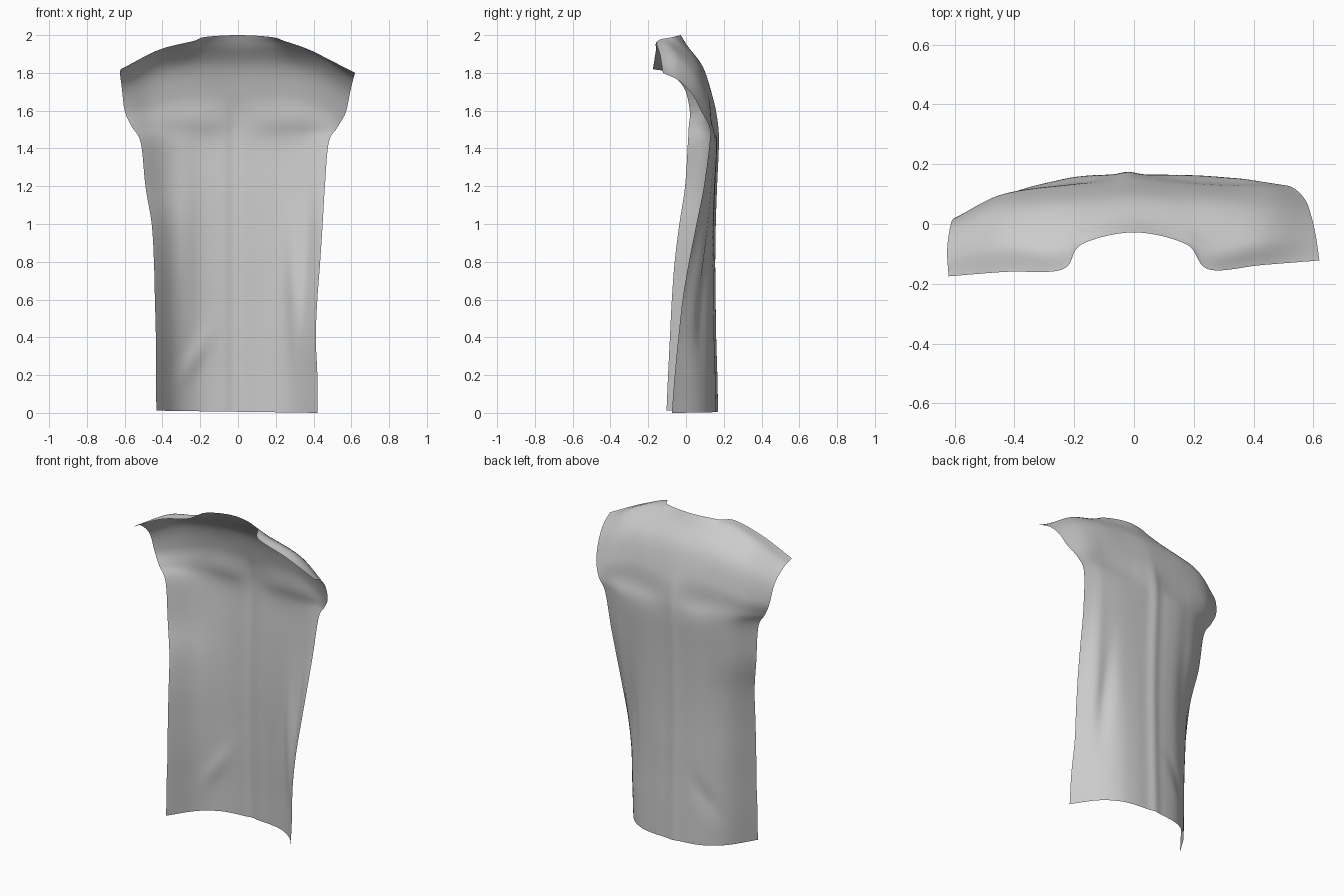
import bpy, bmesh, math
from mathutils import Vector

# Upper rows, left to right: shoulder seam and neckline, then down the armholes
upper = [
    [(-.62, -.175, 1.82), (-.43, -.16, 1.915), (-.24, -.152, 1.967), (-.175, -.068, 1.99), (0, -.028, 2.0),
     (.175, -.068, 1.99), (.25, -.152, 1.967), (.43, -.137, 1.895), (.62, -.122, 1.80)],
    [(-.625, -.09, 1.80), (-.44, -.06, 1.905), (-.27, -.07, 1.95), (-.17, -.02, 1.95), (0, .01, 1.94),
     (.17, -.02, 1.95), (.27, -.07, 1.95), (.44, -.05, 1.885), (.608, -.04, 1.76)],
    [(-.615, -.01, 1.72), (-.46, .045, 1.80), (-.30, .06, 1.84), (-.16, .075, 1.84), (0, .09, 1.83),
     (.16, .075, 1.84), (.30, .06, 1.84), (.45, .05, 1.79), (.592, .03, 1.69)],
    [(-.60, .02, 1.60), (-.46, .09, 1.64), (-.31, .115, 1.68), (-.15, .13, 1.68), (0, .14, 1.67),
     (.15, .13, 1.68), (.31, .12, 1.68), (.45, .115, 1.64), (.57, .085, 1.59)],
    [(-.565, .015, 1.52), (-.45, .09, 1.53), (-.32, .125, 1.55), (-.16, .142, 1.55), (0, .16, 1.55),
     (.16, .145, 1.55), (.32, .135, 1.55), (.44, .135, 1.53), (.525, .125, 1.51)],
]

# Lower rows: z, left x, left y, right x, right y, centre y
lower = [
    (1.43, -.515, .010, .480, .125, .165),
    (1.20, -.490, -.005, .460, .095, .155),
    (1.00, -.457, -.035, .448, .055, .148),
    (0.80, -.445, -.060, .435, .015, .145),
    (0.60, -.440, -.075, .420, -.020, .147),
    (0.40, -.435, -.085, .412, -.042, .150),
    (0.20, -.435, -.095, .420, -.060, .156),
    (0.00, -.432, -.103, .420, -.075, .160),
]


def lower_row(z, xl, yl, xr, yr, yc):
    row = []
    for i in range(9):
        u = i / 4 - 1
        x, y = (xl, yl) if u < 0 else (xr, yr)
        row.append((abs(u) ** .92 * x, yc + (y - yc) * abs(u) ** 3, z + (.006 - .006 * u if z == 0 else 0)))
    return row


def spline(pts, steps):
    """Catmull-Rom curve through the points."""
    p = [Vector(q) for q in pts]
    p = [2 * p[0] - p[1]] + p + [2 * p[-1] - p[-2]]
    out = []
    for i in range(1, len(p) - 2):
        a, b, c, d = p[i - 1:i + 3]
        for s in range(steps):
            t = s / steps
            out.append(.5 * (2 * b + (c - a) * t + (2 * a - 5 * b + 4 * c - d) * t * t
                             + (3 * b - a - 3 * c + d) * t ** 3))
    return out + [p[-2]]


def bump(v, centre, width):
    return math.exp(-((v - centre) / width) ** 2)


def folds(co):
    """Soft vertical folds and creases in the cloth."""
    x, z = co.x, co.z
    fade = 1 / (1 + math.exp((z - 1.6) * 18))
    d = .010 * bump(x, -.02, .035) * fade
    d -= .018 * bump(x, .29 + .03 * (.8 - z), .04) * bump(z, .65, .3)
    d += .012 * bump(x, .37, .04) * bump(z, .8, .45)
    d -= .008 * bump(x, -.27, .06) * bump(z, 1.0, .5)
    d -= .010 * bump(x + .5 * (.35 - z), -.2, .05) * bump(z, .3, .12)
    return d


# Loft a smooth sheet through all rows
rows = upper + [lower_row(*r) for r in lower]
dense = [spline(r, 10) for r in rows]
columns = [spline(c, 8) for c in zip(*dense)]

bm = bmesh.new()
grid = [[bm.verts.new((co.x, co.y + folds(co), co.z)) for co in col] for col in columns]
for a, b in zip(grid, grid[1:]):
    for j in range(len(a) - 1):
        bm.faces.new((a[j], a[j + 1], b[j + 1], b[j]))
bmesh.ops.recalc_face_normals(bm, faces=bm.faces)
bm.faces.ensure_lookup_table()
mid = bm.faces[len(bm.faces) // 2]
if mid.normal.y < 0:
    bmesh.ops.reverse_faces(bm, faces=bm.faces)
mesh = bpy.data.meshes.new("shirt_back_panel")
bm.to_mesh(mesh)
bm.free()
mesh.shade_smooth()
panel = bpy.data.objects.new("shirt_back_panel", mesh)
bpy.context.collection.objects.link(panel)
